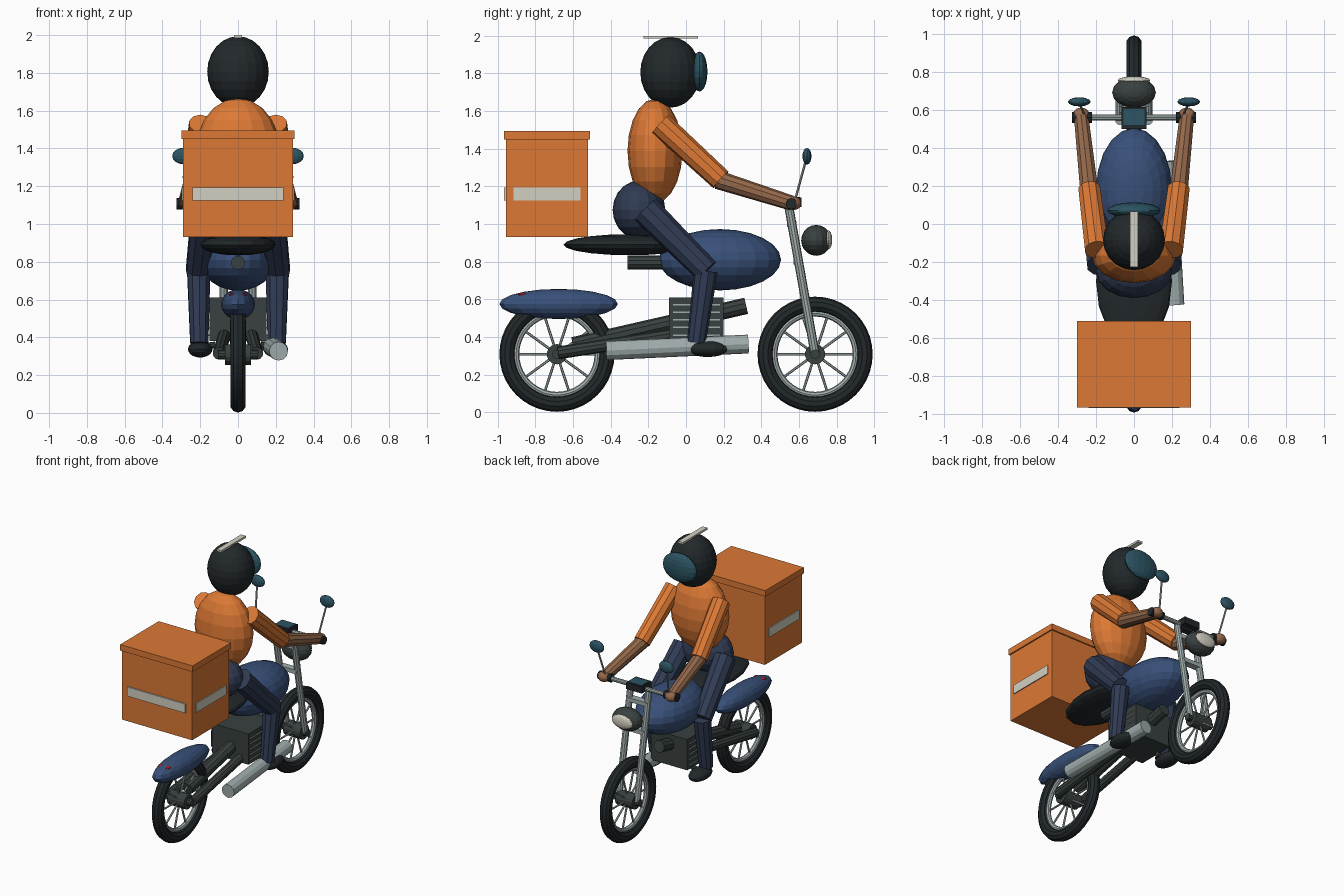
import bpy, math
from mathutils import Vector

if "Cube" in bpy.data.objects:
    bpy.data.objects.remove(bpy.data.objects["Cube"])

COLORS = {
    "orange": (0.72, 0.19, 0.035), "blue": (0.04, 0.08, 0.19), "denim": (0.03, 0.045, 0.09),
    "black": (0.016, 0.021, 0.024), "dark": (0.04, 0.052, 0.05), "silver": (0.36, 0.42, 0.42),
    "skin": (0.3, 0.14, 0.07), "teal": (0.025, 0.09, 0.125), "cream": (0.65, 0.63, 0.54),
    "red": (0.5, 0.02, 0.02),
}
MATS = {}
for key, rgb in COLORS.items():
    MATS[key] = bpy.data.materials.new(key)
    MATS[key].diffuse_color = (*rgb, 1)


def finish(name, color):
    ob = bpy.context.object
    ob.name = name
    ob.data.materials.append(MATS[color])
    return ob


def blob(name, color, loc, radii, seg=16, rings=10):
    bpy.ops.mesh.primitive_uv_sphere_add(segments=seg, ring_count=rings, radius=1, location=loc)
    bpy.context.object.scale = radii
    return finish(name, color)


def box(name, color, lo, hi):
    lo, hi = Vector(lo), Vector(hi)
    bpy.ops.mesh.primitive_cube_add(size=1, location=(lo + hi) / 2)
    bpy.context.object.scale = hi - lo
    return finish(name, color)


def rod(name, color, a, b, r1, r2=None, sides=10):
    a, b = Vector(a), Vector(b)
    bpy.ops.mesh.primitive_cone_add(vertices=sides, radius1=r1, radius2=r1 if r2 is None else r2,
                                    depth=(b - a).length, location=(a + b) / 2,
                                    rotation=(b - a).to_track_quat('Z', 'Y').to_euler())
    return finish(name, color)


def ring(name, color, loc, major, minor, n=10):
    bpy.ops.mesh.primitive_torus_add(location=loc, rotation=(0, math.pi / 2, 0), major_radius=major,
                                     minor_radius=minor, major_segments=40, minor_segments=n)
    return finish(name, color)


# wheels
for part, y in (("front", 0.686), ("rear", -0.686)):
    c = Vector((0, y, 0.308))
    ring(part + "_tire", "black", c, 0.264, 0.042)
    ring(part + "_rim", "silver", c, 0.217, 0.017, 8)
    rod(part + "_hub", "dark", c - Vector((0.07, 0, 0)), c + Vector((0.07, 0, 0)), 0.054, sides=14)
    rod(part + "_axle", "dark", c - Vector((0.105, 0, 0)), c + Vector((0.105, 0, 0)), 0.025)
    for i in range(10):
        t = i * math.tau / 10
        d = Vector((0, math.cos(t), math.sin(t)))
        rod(f"{part}_spoke_{i}", "silver", c + d * 0.04, c + d * 0.215, 0.007, sides=6)

# body of the bike
blob("fuel_tank", "blue", (0, 0.18, 0.81), (0.2, 0.325, 0.163), 20, 12)
blob("seat", "black", (0, -0.3, 0.89), (0.2, 0.35, 0.056))
blob("rear_fender", "blue", (0, -0.677, 0.575), (0.09, 0.315, 0.08))
rod("frame_tube", "dark", (0, -0.31, 0.795), (0, 0.35, 0.795), 0.037)
rod("frame_spine", "dark", (0, -0.6, 0.355), (0, 0.32, 0.565), 0.044)

# engine with cooling fins
box("engine_block", "dark", (-0.15, -0.09, 0.38), (0.15, 0.2, 0.61))
for i in range(5):
    z = 0.41 + i * 0.04
    box(f"cooling_fin_{i}", "silver", (-0.156, -0.07, z - 0.004), (0.156, 0.18, z + 0.004))
rod("exhaust", "silver", (0.215, -0.425, 0.327), (0.17, 0.33, 0.362), 0.05, sides=12)

# headlight and instrument
blob("headlight", "dark", (0, 0.692, 0.913), (0.115, 0.08, 0.082))
blob("headlight_lens", "cream", (0, 0.756, 0.916), (0.085, 0.021, 0.05))
box("instrument", "black", (-0.065, 0.5, 1.09), (0.065, 0.615, 1.14))
box("instrument_screen", "teal", (-0.055, 0.52, 1.138), (0.055, 0.605, 1.144))
rod("handlebar", "silver", (-0.3, 0.56, 1.105), (0.3, 0.56, 1.105), 0.016)
for z, y in ((0.8, 0.597), (1.0, 0.562)):
    box("fork_clamp", "silver", (-0.08, y - 0.025, z - 0.015), (0.08, y + 0.025, z + 0.015))

# paired parts of bike and rider
for s, side in ((-1, "left"), (1, "right")):
    rod(side + "_fork", "silver", (s * 0.075, 0.686, 0.308), (s * 0.075, 0.545, 1.1), 0.024)
    rod(side + "_swingarm", "dark", (s * 0.1, -0.68, 0.315), (s * 0.07, 0, 0.42), 0.034)
    rod(side + "_grip", "black", (s * 0.22, 0.56, 1.108), (s * 0.325, 0.56, 1.108), 0.03)
    rod(side + "_mirror_stem", "silver", (s * 0.26, 0.575, 1.11), (s * 0.287, 0.635, 1.33), 0.007, sides=6)
    blob(side + "_mirror", "teal", (s * 0.288, 0.643, 1.36), (0.06, 0.024, 0.044), 12, 8)
    blob(side + "_tail_light", "red", (s * 0.03, -0.87, 0.625), (0.016, 0.025, 0.01), 8, 6)
    rod(side + "_foot_peg", "dark", (s * 0.12, 0.1, 0.36), (s * 0.25, 0.1, 0.34), 0.018)
    # rider limbs
    rod(side + "_upper_arm", "orange", (s * 0.195, -0.135, 1.53), (s * 0.235, 0.185, 1.235), 0.066, 0.06)
    rod(side + "_forearm", "skin", (s * 0.235, 0.17, 1.235), (s * 0.278, 0.565, 1.11), 0.05, 0.04)
    blob(side + "_hand", "skin", (s * 0.278, 0.573, 1.11), (0.045, 0.04, 0.036), 12, 8)
    rod(side + "_thigh", "denim", (s * 0.17, -0.215, 1.075), (s * 0.21, 0.11, 0.75), 0.08, 0.068)
    rod(side + "_shin", "denim", (s * 0.208, 0.105, 0.75), (s * 0.205, 0.055, 0.37), 0.064, 0.05)
    blob(side + "_shoe", "black", (s * 0.2, 0.115, 0.337), (0.065, 0.11, 0.044))

# rider body and helmet
blob("hips", "denim", (0, -0.25, 1.075), (0.2, 0.14, 0.155))
blob("torso", "orange", (0, -0.165, 1.388), (0.222, 0.146, 0.278))
blob("helmet", "black", (0, -0.083, 1.806), (0.163, 0.16, 0.188), 20, 12)
blob("visor", "teal", (0, 0.072, 1.81), (0.14, 0.042, 0.106))
box("helmet_stripe", "cream", (-0.02, -0.225, 1.985), (0.02, 0.065, 2.0))

# delivery box
box("cargo_box", "orange", (-0.29, -0.957, 0.932), (0.29, -0.52, 1.46))
box("cargo_lid", "orange", (-0.3, -0.966, 1.45), (0.3, -0.51, 1.495))
box("back_strip", "cream", (-0.24, -0.968, 1.125), (0.24, -0.95, 1.193))
for s, side in ((-1, "left"), (1, "right")):
    box(side + "_strip", "cream", (s * 0.292 - 0.005, -0.917, 1.125), (s * 0.292 + 0.005, -0.56, 1.193))

for m in bpy.data.materials:
    if m.users and not m.is_grease_pencil:
        m.use_nodes = True
        m.node_tree.nodes["Principled BSDF"].inputs["Base Color"].default_value = m.diffuse_color
